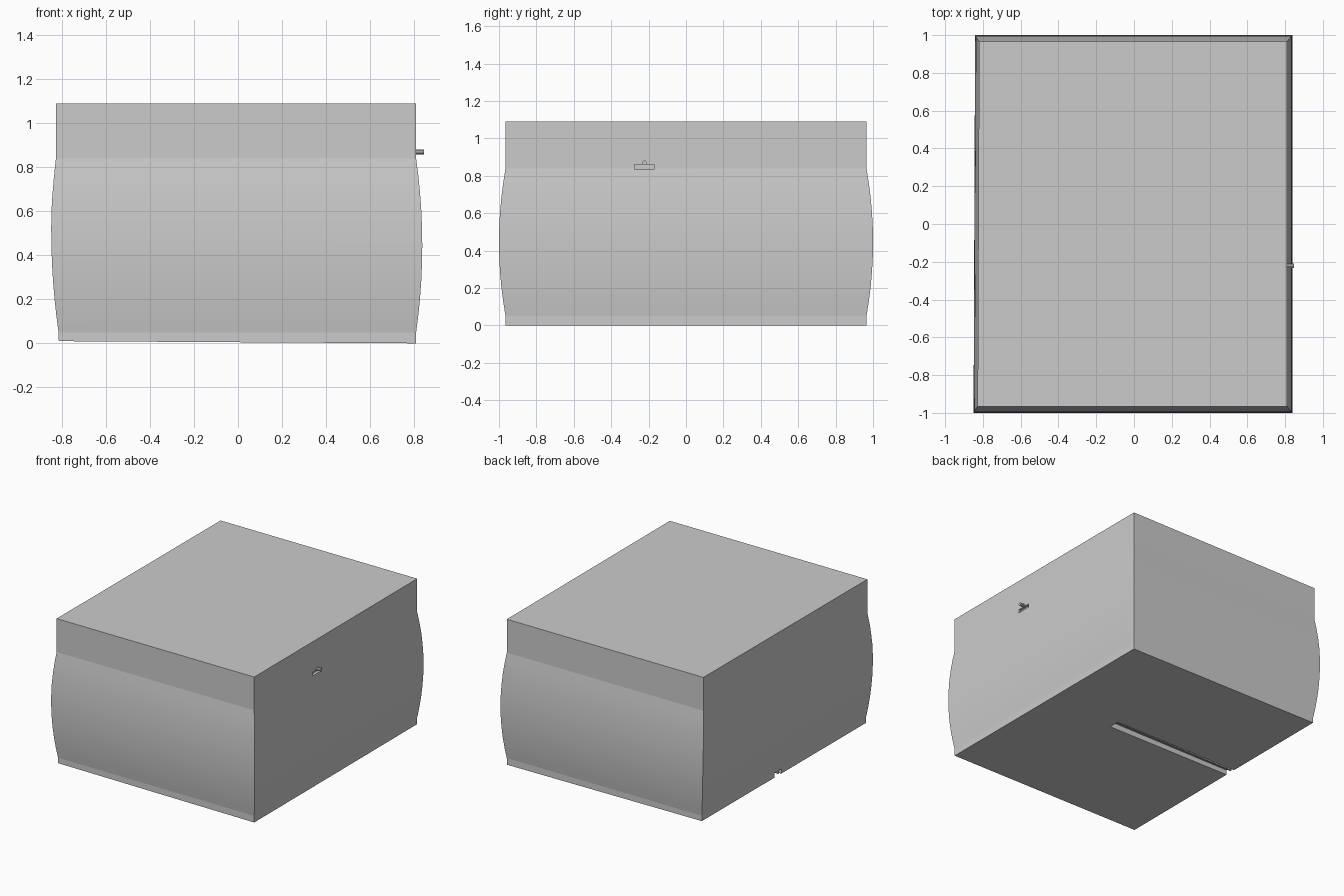
import bpy, bmesh, math
from mathutils import Matrix

if "Cube" in bpy.data.objects:
    bpy.data.objects.remove(bpy.data.objects["Cube"])


def finish(bm, name):
    bmesh.ops.recalc_face_normals(bm, faces=bm.faces)
    me = bpy.data.meshes.new(name)
    bm.to_mesh(me)
    bm.free()
    ob = bpy.data.objects.new(name, me)
    bpy.context.collection.objects.link(ob)
    return ob


def box(name, x, y, z):
    bm = bmesh.new()
    size = [b - a for a, b in (x, y, z)]
    mid = [(a + b) / 2 for a, b in (x, y, z)]
    bmesh.ops.create_cube(bm, size=1, matrix=Matrix.Translation(mid) @ Matrix.Diagonal((*size, 1)))
    return finish(bm, name)


def rod(name, start, length, radius, sides):
    # rod running along +x from start
    bm = bmesh.new()
    m = Matrix.Translation((start[0] + length / 2, start[1], start[2])) @ Matrix.Rotation(math.pi / 2, 4, 'Y')
    bmesh.ops.create_cone(bm, cap_ends=True, segments=sides, radius1=radius, radius2=radius,
                          depth=length, matrix=m)
    return finish(bm, name)


# body: stacked rectangular rings with an arched bulge between straight bands
LOW, HIGH, STEPS = 0.05, 0.84, 10
levels = [(0.0, 0.0)]
for i in range(STEPS + 1):
    t = i / STEPS
    levels.append((LOW + (HIGH - LOW) * t, 4 * t * (1 - t)))
levels.append((1.09, 0.0))

bm = bmesh.new()
rings = []
for z, bulge in levels:
    left = 0.815 + 0.013 * min(z / 0.6, 1) + 0.024 * bulge
    right = 0.81 + 0.028 * bulge
    depth = 0.965 + 0.035 * bulge
    corners = [(-left, -depth), (right, -depth), (right, depth), (0.008 - left, depth)]
    # the underside rises slightly towards the left
    rings.append([bm.verts.new((x, y, z if z else 0.006 * (0.81 - x))) for x, y in corners])
for a, b in zip(rings, rings[1:]):
    for i in range(4):
        j = (i + 1) % 4
        bm.faces.new((a[i], a[j], b[j], b[i]))
bm.faces.new(rings[0][::-1])
bm.faces.new(rings[-1])
body = finish(bm, "box_body")

# recesses: groove under the left half and slot on the right side
cutters = [box("groove_cutter", (-1.0, 0.24), (0.03, 0.11), (-0.1, 0.045)),
           box("slot_cutter", (0.79, 0.95), (-0.275, -0.17), (0.835, 0.861))]
for cutter in cutters:
    cutter.hide_render = True
    cutter.hide_set(True)
    mod = body.modifiers.new(cutter.name, 'BOOLEAN')
    mod.object = cutter
    mod.operation = 'DIFFERENCE'
    mod.solver = 'EXACT'

# bake the recesses, then smooth only the gentle bulge
dg = bpy.context.evaluated_depsgraph_get()
baked = bpy.data.meshes.new_from_object(body.evaluated_get(dg))
body.modifiers.clear()
body.data = baked
for cutter in cutters:
    bpy.data.objects.remove(cutter)
bpy.context.view_layer.objects.active = body
body.select_set(True)
bpy.ops.object.shade_smooth_by_angle(angle=math.radians(5))
body.select_set(False)

# small side peg above the slot, and rod lying in the groove
rod("side_peg", (0.80, -0.222, 0.870), 0.046, 0.012, 10)
rod("groove_rod", (-0.815, 0.07, 0.034), 1.05, 0.01, 8)
